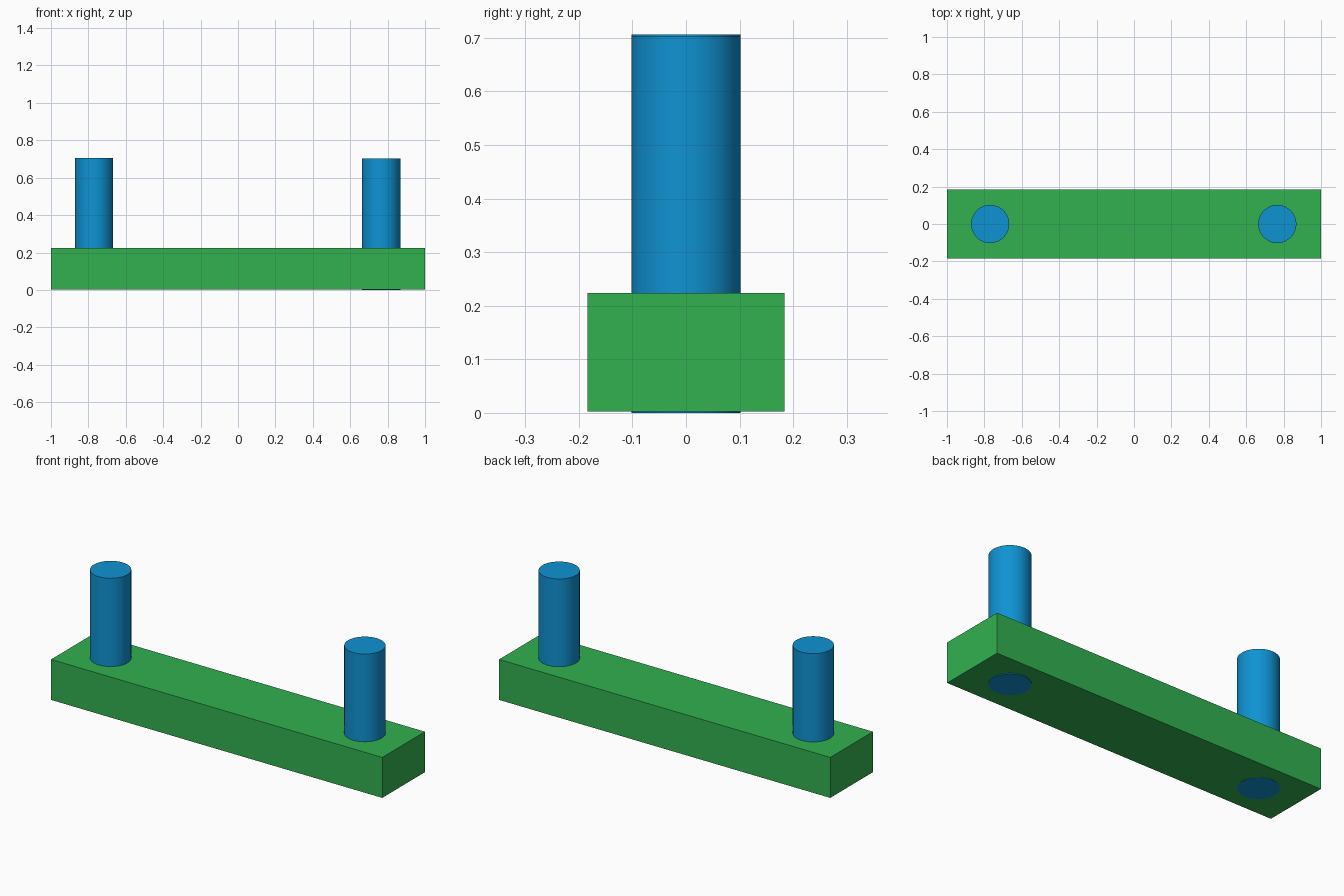
import bpy
import math

if "Cube" in bpy.data.objects:
    bpy.data.objects.remove(bpy.data.objects["Cube"])


def material(name, color):
    mat = bpy.data.materials.new(name)
    mat.diffuse_color = (*color, 1)
    mat.use_nodes = True
    mat.node_tree.nodes["Principled BSDF"].inputs["Base Color"].default_value = mat.diffuse_color
    return mat


green = material("green", (0.031, 0.44, 0.078))
blue = material("blue", (0.0048, 0.29, 0.65))

# Rectangular base bar
bpy.ops.mesh.primitive_cube_add(size=1, location=(0, 0, 0.1135))
bar = bpy.context.object
bar.name = "base_bar"
bar.scale = (2, 0.368, 0.221)
bpy.ops.object.transform_apply(location=False, rotation=False, scale=True)
bar.data.materials.append(green)


# Round pegs running through the bar, the right one set slightly lower
def peg(name, x, bottom, top):
    bpy.ops.mesh.primitive_cylinder_add(
        vertices=64, radius=0.102, depth=top - bottom,
        location=(x, 0, (top + bottom) / 2))
    obj = bpy.context.object
    obj.name = name
    obj.data.materials.append(blue)
    bpy.ops.object.shade_smooth_by_angle(angle=math.radians(30))


peg("left_peg", -0.769, 0.002, 0.706)
peg("right_peg", 0.766, 0.0, 0.703)
